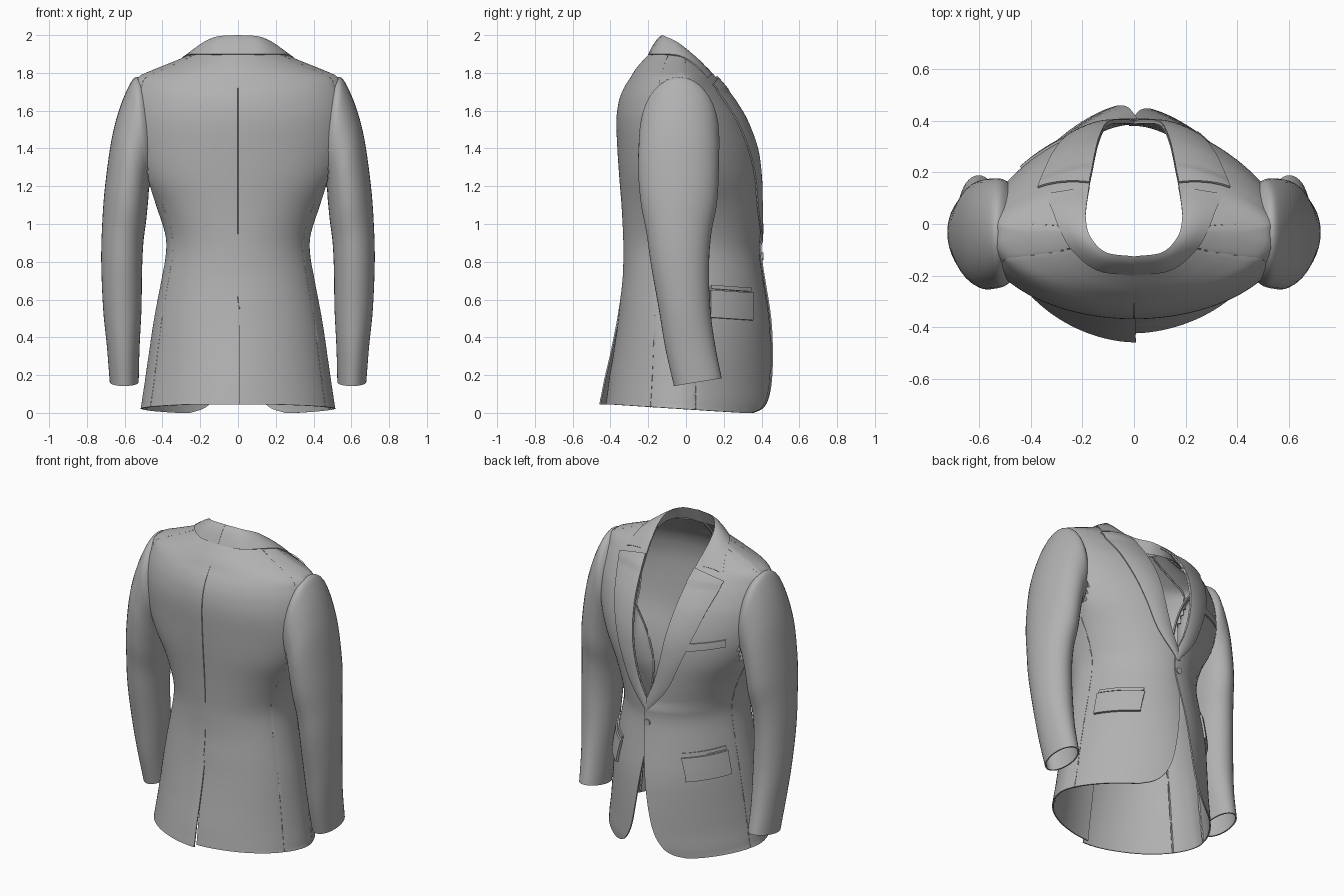
import bpy
from math import sin, cos, asin, acos, pi, copysign

if "Cube" in bpy.data.objects:
    bpy.data.objects.remove(bpy.data.objects["Cube"])

YC = -0.03
SEAMS = (1.33, 2.0)        # side seams, as angles round the torso
# torso sections: z, half width, back y, front y, squareness, front edge x, side flattening
ROWS = [
    (0.00, .512, -.455, .445, 1.6, .25, 0), (0.02, .508, -.452, .450, 1.6, .185, 0),
    (0.06, .503, -.445, .455, 1.6, .135, 0), (0.15, .490, -.430, .456, 1.6, .085, 0),
    (0.30, .470, -.400, .452, 1.65, .05, 0), (0.50, .440, -.360, .437, 1.75, .02, 0),
    (0.70, .402, -.333, .405, 1.8, -.005, 0), (0.85, .377, -.328, .385, 1.8, -.02, 0),
    (0.95, .382, -.330, .390, 1.85, -.01, 0), (1.10, .430, -.338, .398, 1.9, .05, .01),
    (1.25, .475, -.350, .400, 1.85, .09, .10), (1.40, .500, -.360, .385, 1.75, .115, .16),
    (1.55, .510, -.365, .332, 1.75, .138, .16), (1.65, .518, -.352, .275, 1.7, .152, .13),
    (1.72, .526, -.325, .222, 1.7, .162, .07), (1.775, .525, -.290, .175, 1.65, .172, .02),
    (1.82, .430, -.262, .142, 1.6, .178, 0), (1.86, .330, -.228, .107, 1.6, .185, 0),
    (1.90, .240, -.190, .070, 1.6, .190, 0)]


def spline(table, k):
    """Smooth lookup: first entry of each row is the key."""
    n = len(table)
    i = max(0, min(n - 2, sum(r[0] <= k for r in table) - 1))

    def slope(j, c):
        a, b = table[max(0, j - 1)], table[min(n - 1, j + 1)]
        return (b[c] - a[c]) / (b[0] - a[0])
    p, q = table[i], table[i + 1]
    h = q[0] - p[0]
    u = (k - p[0]) / h
    return [(2*u**3 - 3*u*u + 1) * p[c] + (u**3 - 2*u*u + u) * h * slope(i, c)
            + (3*u*u - 2*u**3) * q[c] + (u**3 - u*u) * h * slope(i + 1, c)
            for c in range(1, len(p))]


def spw(v, e):
    return copysign(abs(v) ** e, v)


def t_at(z, x):
    hw, yb, yf, n, xf, w = spline(ROWS, z)
    return copysign(asin(min(1, (abs(x) / (hw * (1 + w))) ** (n / 2))), x)


def t_at_y(z, y):
    hw, yb, yf, n, xf, w = spline(ROWS, z)
    return acos(min(1, ((y - YC) / (yf - YC)) ** (n / 2)))


def body(s, z, t, off=0.0):
    """Point on the torso; t runs from centre front (0) to centre back (pi)."""
    hw, yb, yf, n, xf, w = spline(ROWS, z)
    c, m = cos(t), (n if cos(t) >= 0 else n + .22)
    d = (yf - YC if c >= 0 else YC - yb) + off
    x = s * min(hw + off, (hw * (1 + w) + off) * spw(sin(t), 2 / m))
    y = YC + d * spw(c, 2 / m)
    if s > 0 and z < .6 and c < 0:                     # under side of the back vent
        y += .035 * (1 - z / .6) * c * c
    lift = .045 * max(0, 1 - z / .3) * max(0, min(1, (.3 - y) / .7))
    return (x, y, z + lift + (off if z > 1.7 else 0))


cloth = bpy.data.materials.new("grey_cloth")
cloth.diffuse_color = (.44, .44, .44, 1)
cloth.use_nodes = True
cloth.node_tree.nodes["Principled BSDF"].inputs["Base Color"].default_value = cloth.diffuse_color


def finish(ob, thick=0):
    ob.data.materials.append(cloth)
    bpy.ops.object.select_all(action='DESELECT')
    ob.select_set(True)
    bpy.context.view_layer.objects.active = ob
    if thick:
        m = ob.modifiers.new("thickness", 'SOLIDIFY')
        m.thickness, m.offset = thick, 0
        bpy.ops.object.modifier_apply(modifier=m.name)
    bpy.ops.object.shade_smooth_by_angle(angle=.7)


def grid(name, rows, thick=.01, wrap=False, keep=None):
    n = len(rows[0])
    verts = [p for r in rows for p in r]
    faces = []
    for i in range(len(rows) - 1):
        for j in range(n if wrap else n - 1):
            k = (j + 1) % n
            f = (i*n + j, i*n + k, (i+1)*n + k, (i+1)*n + j)
            if keep is None or keep([sum(verts[v][a] for v in f) / 4 for a in range(3)]):
                faces.append(f)
    me = bpy.data.meshes.new(name)
    me.from_pydata(verts, [], faces)
    ob = bpy.data.objects.new(name, me)
    bpy.context.collection.objects.link(ob)
    finish(ob, thick)


def patch(name, s, y0, y1, z0, z1, tilt=0, off=.014, thick=.014):
    """Pocket piece lying on the torso, between two depths."""
    rows = []
    for i in range(5):
        row = []
        for j in range(13):
            z = z0 + (z1 - z0) * i / 4 + tilt * j / 12
            row.append(body(s, z, t_at_y(z, y0 + (y1 - y0) * j / 12), off))
        rows.append(row)
    grid(name, rows, thick)


def outside_armhole(p):
    return not (1.24 < p[2] < 1.76 and abs(p[0]) > spline(ROWS, p[2])[0] - .006)


zs = [a[0] + (b[0] - a[0]) * k / 4 for a, b in zip(ROWS, ROWS[1:]) for k in range(4)] + [1.9]

# sleeve rings: index, outer x, outer z, inner x, inner z, back y, front y, cuff slope
SLEEVE = [
    (0, .49, 1.745, .45, 1.22, -.21, .14, 0), (1, .53, 1.775, .47, 1.20, -.235, .165, 0),
    (2, .565, 1.745, .475, 1.19, -.243, .172, 0), (3, .62, 1.62, .477, 1.16, -.248, .172, 0),
    (4, .665, 1.45, .48, 1.12, -.25, .17, 0), (5, .70, 1.20, .49, 1.02, -.235, .16, 0),
    (6, .715, 1.0, .505, .90, -.205, .13, 0), (7, .72, .80, .512, .75, -.18, .118, 0),
    (8, .71, .55, .515, .55, -.14, .125, 0), (9, .69, .35, .525, .35, -.105, .15, .01),
    (10, .675, .163, .53, .163, -.06, .185, .02)]

# collar: key, roll edge xyz, outer edge xyz
COLLAR = [
    (0, 0, -.128, 1.997, 0, -.197, 1.897), (1, .11, -.112, 1.99, .14, -.178, 1.898),
    (2, .172, -.05, 1.962, .235, -.105, 1.898), (3, .19, .02, 1.91, .285, -.025, 1.885),
    (4, .186, .085, 1.85, .315, .05, 1.84), (5, .175, .142, 1.785, .345, .115, 1.77)]

# lapel: key, roll edge z, outer edge x, outer edge z
LAPEL = [(0, .91, .0, .90), (1, 1.1, .125, 1.06), (2, 1.3, .205, 1.24),
         (3, 1.5, .275, 1.43), (4, 1.68, .335, 1.63), (5, 1.775, .365, 1.73)]

for s, side in ((1, "right"), (-1, "left")):
    # torso half with pressed-in seams, the left one lapping over the right
    rows = []
    for z in zs:
        a = t_at(z, spline(ROWS, z)[4])
        vent = z < .6
        end = pi + (.02 if s < 0 and vent else 0)
        over = .012 if s < 0 and z < .95 else 0
        cols = [(a + (end - .008 - a) * j / 56, over * max(0, 1 - j / 20)) for j in range(57)]
        cols += [(q + d, -.008 if d == 0 else 0) for q in SEAMS for d in (-.007, 0, .007)]
        cols.append((end, 0 if vent else -.01))
        rows.append([body(s, z, t, o) for t, o in sorted(cols)])
    grid("torso_" + side, rows, .008, keep=outside_armhole)

    # sleeve
    rows = []
    for i in range(51):
        xo, zo, xi, zi, yb, yf, sl = spline(SLEEVE, i / 5)
        ring = []
        for j in range(36):
            c, q = cos(j * pi / 18), sin(j * pi / 18)
            ring.append((s * ((xo + xi) / 2 + (xo - xi) / 2 * c), (yf + yb) / 2 + (yf - yb) / 2 * q,
                         (zo + zi) / 2 + (zo - zi) / 2 * c + sl * q))
        rows.append(ring)
    grid("sleeve_" + side, rows, .008, wrap=True)

    # collar half: inner stand, roll, fall
    rows = []
    for i in range(31):
        rx, ry, rz, ox, oy, oz = spline(COLLAR, i / 6)
        f = 1 - i / 30
        row = [(s * (rx + (ox - rx) * .3), ry + (oy - ry) * .5, rz - .02 - .07 * f)]
        for u in (0, .15, .4, .7, 1):
            row.append((s * (rx + (ox - rx) * u), ry + (oy - ry) * u,
                        rz + (oz - rz) * u + .05 * u * (1 - u)))
        rows.append(row)
    grid("collar_" + side, rows, .008)

    # lapel
    rows = []
    for i in range(41):
        zi, xo, zo = spline(LAPEL, i / 8)
        xi, row = spline(ROWS, zi)[4], []
        for j in range(9):
            u = j / 8
            z = zi + (zo - zi) * u
            row.append(body(s, z, t_at(z, xi + (xo - xi) * u), .007 + .024 * u * (1 - u) + .005 * u))
        rows.append(row)
    grid("lapel_" + side, rows, .008)

    # hip pocket flap and its welt
    patch("hip_pocket_flap_" + side, s, .34, .125, .49, .635, .015, .016)
    patch("hip_pocket_welt_" + side, s, .335, .13, .642, .662, .015, .010, .01)

# chest pocket
patch("chest_pocket_welt", -1, .345, .215, 1.33, 1.375, .035, .008, .01)

# front button
bpy.ops.mesh.primitive_cylinder_add(vertices=24, radius=.02, depth=.014,
                                    location=(-.005, .402, .83), rotation=(pi / 2, 0, 0))
bpy.context.object.name = "front_button"
finish(bpy.context.object)
